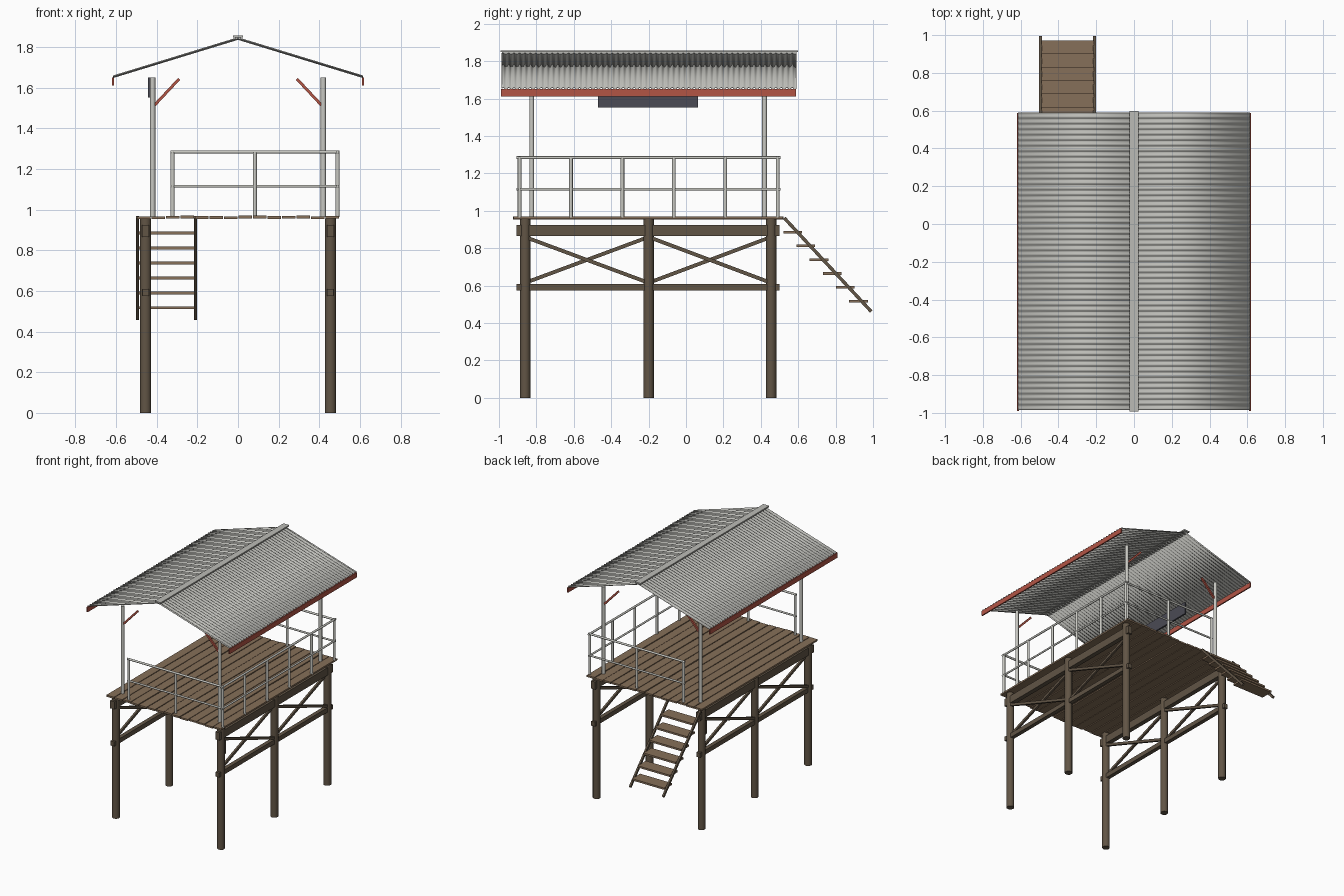
import bpy, bmesh, math, random
from mathutils import Vector

if "Cube" in bpy.data.objects:
    bpy.data.objects.remove(bpy.data.objects["Cube"])
random.seed(4)


def mat(name, rgb):
    m = bpy.data.materials.new(name)
    m.diffuse_color = (*rgb, 1)
    m.use_nodes = True
    m.node_tree.nodes["Principled BSDF"].inputs["Base Color"].default_value = m.diffuse_color
    return m


DARK = mat("dark_timber", (0.12, 0.09, 0.06))
DECK = mat("deck_timber", (0.24, 0.16, 0.10))
PAINT = mat("pale_paint", (0.58, 0.58, 0.54))
TIN = mat("tin", (0.50, 0.50, 0.47))
RED = mat("red_paint", (0.45, 0.09, 0.06))
SLATE = mat("slate", (0.07, 0.07, 0.09))


def finish(name, bm, m, smooth=False):
    bmesh.ops.recalc_face_normals(bm, faces=bm.faces)
    me = bpy.data.meshes.new(name)
    bm.to_mesh(me)
    bm.free()
    ob = bpy.data.objects.new(name, me)
    bpy.context.collection.objects.link(ob)
    me.materials.append(m)
    if smooth:
        bpy.ops.object.select_all(action='DESELECT')
        ob.select_set(True)
        bpy.context.view_layer.objects.active = ob
        bpy.ops.object.shade_smooth_by_angle(angle=math.radians(40))
    return ob


def box(name, lo, hi, m):
    bm = bmesh.new()
    bmesh.ops.create_cube(bm, size=1)
    for v in bm.verts:
        v.co = Vector([lo[i] + (v.co[i] + 0.5) * (hi[i] - lo[i]) for i in range(3)])
    return finish(name, bm, m)


def bar(name, a, b, m, w, d=None, sides=0):
    """Round bar of radius w, or rectangular bar of section w (level) x d, from a to b."""
    a, b = Vector(a), Vector(b)
    z = (b - a).normalized()
    up = Vector((0, 0, 1)) if abs(z.z) < 0.99 else Vector((0, 1, 0))
    x = z.cross(up).normalized()
    y = x.cross(z)
    bm = bmesh.new()
    if sides:
        bmesh.ops.create_cone(bm, cap_ends=True, segments=sides, radius1=w, radius2=w, depth=1)
    else:
        bmesh.ops.create_cube(bm, size=1)
        for v in bm.verts:
            v.co.x *= w
            v.co.y *= d
    L = (b - a).length
    for v in bm.verts:
        v.co = (a + b) / 2 + x * v.co.x + y * v.co.y + z * v.co.z * L
    return finish(name, bm, m, bool(sides))


# Substructure: stilts, long beams and cross braces on both sides
STILTS = (-0.86, -0.20, 0.455)
for s, side in ((-1, "left"), (1, "right")):
    x = s * 0.455
    for y in STILTS:
        bar(f"{side}_stilt", (x, y, 0), (x, y, 0.957), DARK, 0.028, sides=12)
    box(f"{side}_upper_beam", (x - 0.018, -0.905, 0.865), (x + 0.018, 0.50, 0.925), DARK)
    box(f"{side}_lower_beam", (x - 0.016, -0.905, 0.575), (x + 0.016, 0.50, 0.61), DARK)
    for y0, y1 in zip(STILTS, STILTS[1:]):
        for k, (za, zb) in enumerate(((0.615, 0.86), (0.86, 0.615))):
            xx = x + (k - 0.5) * 0.018
            bar(f"{side}_cross_brace", (xx, y0, za), (xx, y1, zb), DARK, 0.016, 0.02)

# Deck planks
N = 14
for i in range(N):
    x0 = -0.5 + i / N
    e = random.uniform(-0.006, 0.004)
    dz = random.uniform(-0.002, 0.002)
    box("deck_plank", (x0 + 0.003, -0.922 - e, 0.956 + dz),
        (x0 + 1 / N - 0.003, 0.518 + e, 0.969 + dz), DECK)

# Stairs at the back
top, foot = Vector((0, 0.525, 0.962)), Vector((0, 0.99, 0.462))
for x in (-0.495, -0.209):
    off = Vector((x, 0, 0))
    bar("stair_stringer", top + off, foot + off, DARK, 0.014, 0.018)
for i in range(6):
    y, z = 0.57 + 0.0705 * i, 0.886 - 0.0738 * i
    box("stair_tread", (-0.49, y - 0.05, z - 0.007), (-0.213, y + 0.05, z + 0.007), DECK)

# Railings on the right, front and back
for y in (-0.615, -0.34, -0.065, 0.21):
    bar("side_rail_post", (0.49, y, 0.965), (0.49, y, 1.285), PAINT, 0.010, sides=10)
for z, r in ((1.284, 0.008), (1.115, 0.007)):
    bar("side_rail", (0.49, -0.907, z), (0.49, 0.505, z), PAINT, r, sides=10)
    for y in (-0.89, 0.49):
        bar("end_rail", (-0.333, y, z), (0.5, y, z), PAINT, r, sides=10)
for y in (-0.89, 0.49):
    for x in (-0.322, 0.083, 0.49):
        bar("end_rail_post", (x, y, 0.965), (x, y, 1.285), PAINT, 0.010, sides=10)

# Roof posts with knee braces
for s in (-1, 1):
    for y in (-0.825, 0.42):
        bar("roof_post", (s * 0.42, y, 0.965), (s * 0.42, y, 1.65), PAINT, 0.013, sides=12)
        bar("knee_brace", (s * 0.41, y, 1.515), (s * 0.29, y, 1.643), RED, 0.014, 0.014)

# Dark board under the left eave
box("hanging_board", (-0.443, -0.47, 1.553), (-0.430, 0.063, 1.65), SLATE)

# Corrugated roof slopes and red fascias
Y0, Y1, WAVES, STEP = -0.985, 0.59, 54, 8
slope = Vector((0.615, 0, -0.188))
for s, side in ((-1, "left"), (1, "right")):
    nrm = Vector((s * 0.188, 0, 0.615)).normalized()
    run = Vector((s * slope.x, 0, slope.z))
    bm = bmesh.new()
    prev = None
    for i in range(WAVES * STEP + 1):
        h = 0.005 * math.sin(2 * math.pi * i / STEP)
        p = Vector((0, Y0 + (Y1 - Y0) * i / (WAVES * STEP), 1.842)) + nrm * h
        p.x = 0
        cur = [bm.verts.new(p), bm.verts.new(p + run)]
        if prev:
            bm.faces.new((prev[0], prev[1], cur[1], cur[0]))
        prev = cur
    roof = finish(f"{side}_roof_sheet", bm, TIN, True)
    mod = roof.modifiers.new("thickness", 'SOLIDIFY')
    mod.thickness = 0.003
    mod.offset = 0
    xa, xb = sorted((s * 0.609, s * 0.619))
    box(f"{side}_fascia", (xa, -0.99, 1.612), (xb, 0.588, 1.65), RED)

# Ridge cap
box("ridge_cap", (-0.025, -0.993, 1.848), (0.025, 0.598, 1.858), TIN)
box("ridge_batten", (-0.014, -0.985, 1.838), (0.014, 0.59, 1.849), TIN)
